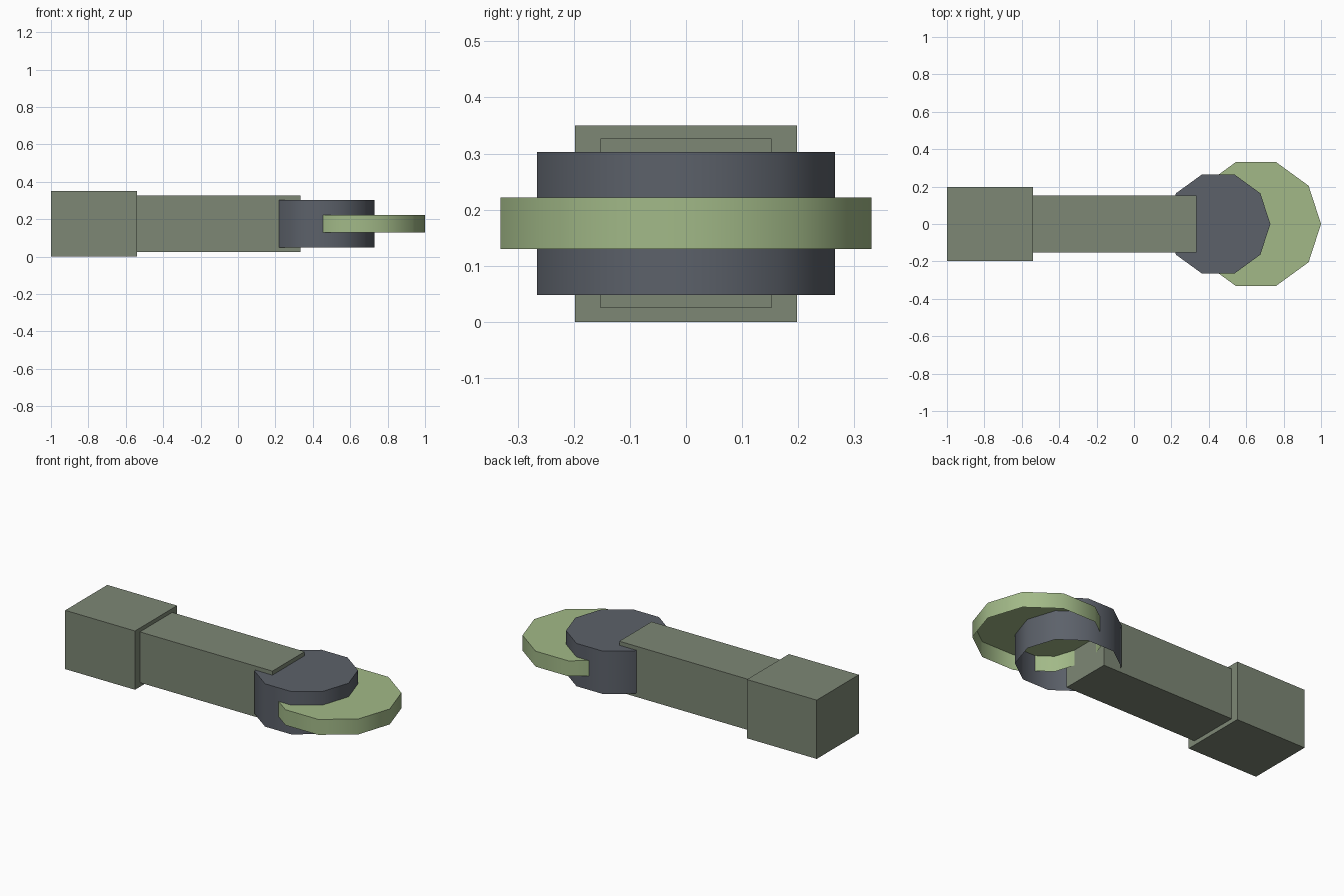
import bpy, bmesh, math
from mathutils import Matrix, Vector

if "Cube" in bpy.data.objects:
    bpy.data.objects.remove(bpy.data.objects["Cube"])


def material(name, color):
    m = bpy.data.materials.new(name)
    m.diffuse_color = (*color, 1.0)
    m.use_nodes = True
    m.node_tree.nodes["Principled BSDF"].inputs["Base Color"].default_value = m.diffuse_color
    return m


olive = material("dull olive", (0.205, 0.241, 0.178))
slate = material("slate grey", (0.107, 0.120, 0.144))
green = material("pale green", (0.36, 0.485, 0.245))


def add_object(name, bm, mat):
    bmesh.ops.recalc_face_normals(bm, faces=bm.faces)
    mesh = bpy.data.meshes.new(name)
    bm.to_mesh(mesh)
    bm.free()
    mesh.materials.append(mat)
    obj = bpy.data.objects.new(name, mesh)
    bpy.context.collection.objects.link(obj)
    return obj


def box(name, x0, x1, half_y, z0, z1, mat):
    bm = bmesh.new()
    bmesh.ops.create_cube(bm, size=1.0)
    bmesh.ops.scale(bm, vec=(x1 - x0, 2 * half_y, z1 - z0), verts=bm.verts)
    bmesh.ops.translate(bm, vec=((x0 + x1) / 2, 0, (z0 + z1) / 2), verts=bm.verts)
    return add_object(name, bm, mat)


def cap(name, x, radius, z0, z1, mat):
    """Ten-sided drum, closed on top and open underneath."""
    bm = bmesh.new()
    ring = [Vector((x + radius * math.cos(a), radius * math.sin(a), z0))
            for a in (i * math.tau / 10 for i in range(10))]
    low = [bm.verts.new(p) for p in ring]
    high = [bm.verts.new((p.x, p.y, z1)) for p in ring]
    for i in range(10):
        j = (i + 1) % 10
        bm.faces.new((low[i], low[j], high[j], high[i]))
    bm.faces.new(high)
    obj = add_object(name, bm, mat)
    # Smooth wall, crisp rim
    bpy.ops.object.select_all(action='DESELECT')
    obj.select_set(True)
    bpy.context.view_layer.objects.active = obj
    bpy.ops.object.shade_smooth_by_angle(angle=math.radians(45))
    return obj


# Square block and the long arm in front of it
box("rear_block", -1.0, -0.54, 0.198, 0.0, 0.35, olive)
box("arm", -0.54, 0.333, 0.152, 0.025, 0.327, olive)

# Joint drum at the arm's end and the flat disc passing through it
cap("joint_drum", 0.45, 0.279, 0.048, 0.303, slate)
cap("end_disc", 0.652, 0.348, 0.13, 0.222, green)
